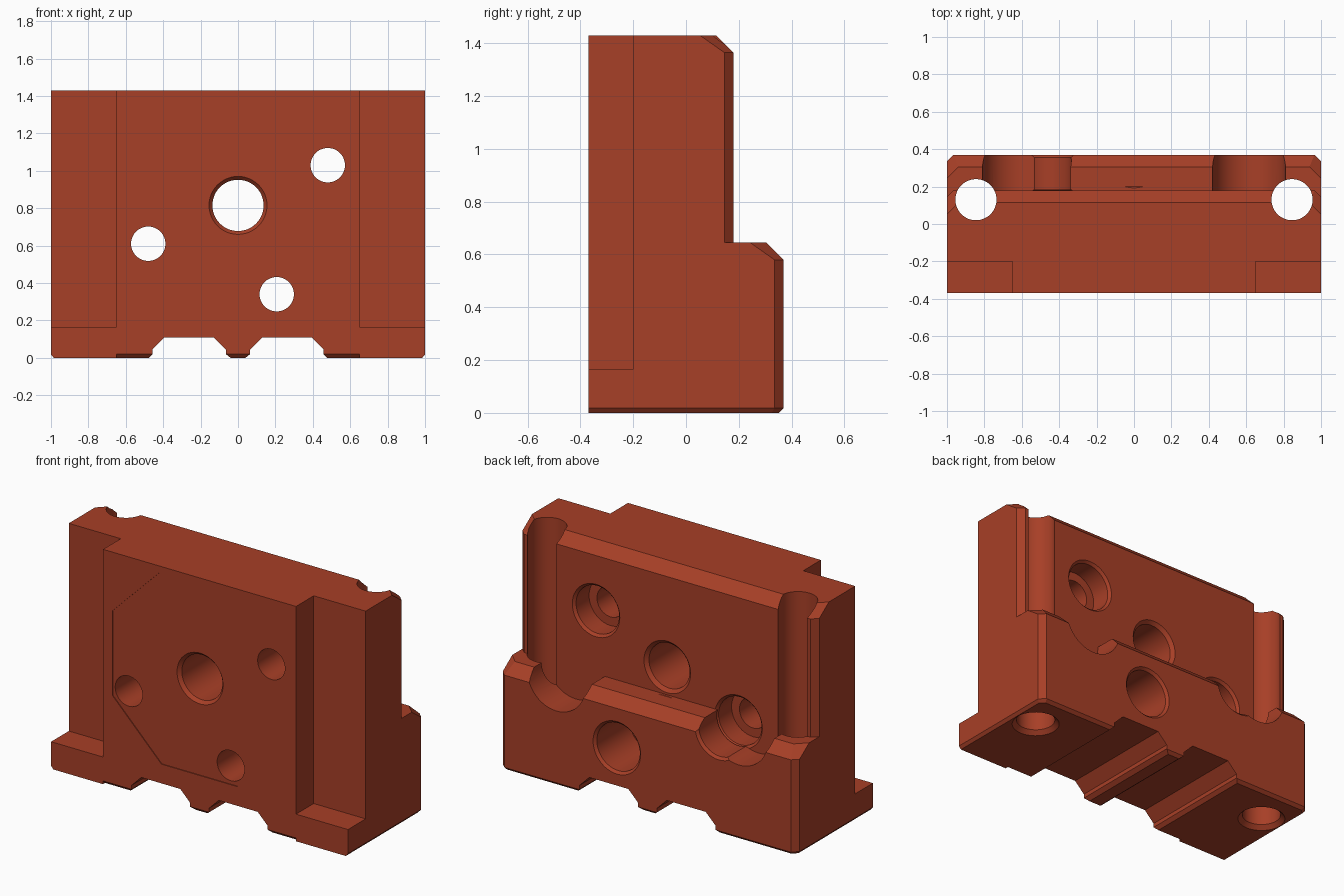
import bpy, bmesh, math
from mathutils import Vector

if "Cube" in bpy.data.objects:
    bpy.data.objects.remove(bpy.data.objects["Cube"])

paint = bpy.data.materials.new("rust_red")
paint.diffuse_color = (0.39, 0.05, 0.02, 1)
paint.use_nodes = True
paint.node_tree.nodes["Principled BSDF"].inputs["Base Color"].default_value = paint.diffuse_color


def stack(name, rings):
    """Solid skinned through rings of equal point count, capped at both ends."""
    bm = bmesh.new()
    loops = [[bm.verts.new(p) for p in ring] for ring in rings]
    n = len(loops[0])
    for a, b in zip(loops, loops[1:]):
        for i in range(n):
            j = (i + 1) % n
            bm.faces.new((a[i], a[j], b[j], b[i]))
    bm.faces.new(loops[0])
    bm.faces.new(loops[-1])
    bmesh.ops.recalc_face_normals(bm, faces=bm.faces)
    me = bpy.data.meshes.new(name)
    bm.to_mesh(me)
    bm.free()
    ob = bpy.data.objects.new(name, me)
    bpy.context.collection.objects.link(ob)
    me.materials.append(paint)
    return ob


def lathe(name, profile, place, seg=48):
    """Turned solid: profile of (distance along axis, radius)."""
    return stack(name, [[place(t, r * math.cos(2 * math.pi * i / seg),
                               r * math.sin(2 * math.pi * i / seg))
                         for i in range(seg)] for t, r in profile])


def box(name, x0, x1, y0, y1, z0, z1):
    return stack(name, [[(x0, y0, z), (x1, y0, z), (x1, y1, z), (x0, y1, z)]
                        for z in (z0, z1)])


def along_y(name, outline, y0, y1):
    return stack(name, [[(x, y, z) for x, z in outline] for y in (y0, y1)])


def combine(target, other, op):
    mod = target.modifiers.new(op, 'BOOLEAN')
    mod.operation, mod.object, mod.solver = op, other, 'EXACT'
    bpy.context.view_layer.objects.active = target
    bpy.ops.object.modifier_apply(modifier=mod.name)
    bpy.data.objects.remove(other)


def plan(z, back, inset=0.0, side=1.0):
    """Plan outline with chamfered back corners; inset pulls the back edges in."""
    y = back - inset
    diag = 1 + back - 0.035 - inset * math.sqrt(2)
    return [(-side, -0.37, z), (side, -0.37, z), (side, diag - side, z),
            (diag - y, y, z), (y - diag, y, z), (-side, diag - side, z)]


# Lower foot block and thinner upper wall, both with chamfered tops
body = stack("mounting_block", [plan(0, 0.37, 0.018, 0.985), plan(0.018, 0.37),
                                plan(0.58, 0.37), plan(0.645, 0.37, 0.065)])
wall = stack("upper_wall", [plan(0.3, 0.18), plan(1.365, 0.18),
                            plan(1.43, 0.18, 0.065)])
combine(body, wall, 'UNION')

for s in (-1, 1):
    # Front side rebates
    lo, hi = sorted((s * 0.65, s * 1.2))
    combine(body, box("rebate", lo, hi, -0.6, -0.2, 0.165, 1.6), 'DIFFERENCE')
    # Trapezoid channels across the underside
    channel = [(0.02, -0.02), (0.04, 0), (0.065, 0.02), (0.065, 0.045),
               (0.13, 0.11), (0.392, 0.11), (0.457, 0.045), (0.457, 0.02),
               (0.477, 0), (0.497, -0.02)]
    combine(body, along_y("channel", [(s * x, z) for x, z in channel], -0.6, 0.6),
            'DIFFERENCE')

# Chamfer on the front lower edge, between the rebates
wedge = [(-0.40, -0.03), (-0.32, -0.03), (-0.40, 0.05)]
combine(body, stack("front_chamfer", [[(x, y, z) for y, z in wedge]
                                      for x in (-0.65, 0.65)]), 'DIFFERENCE')

# Shallow octagonal pad recess on the front
a, b, cz = 0.588, 0.257, 0.815
octagon = [(a, b), (b, a), (-b, a), (-a, b), (-a, -b), (-b, -a), (b, -a), (a, -b)]
combine(body, along_y("pad_recess", [(x, cz + z) for x, z in octagon], -0.5, -0.365),
        'DIFFERENCE')

for s in (-1, 1):
    # Round scoops in the ledge
    combine(body, lathe("scoop", [(0.18, 0.195), (0.6, 0.195)],
                        lambda t, u, v: (s * 0.615 + u, t, 0.65 + v)), 'DIFFERENCE')
    # Vertical bolt holes, countersunk below
    combine(body, lathe("bolt_hole", [(-0.02, 0.155), (0.025, 0.11), (1.6, 0.11)],
                        lambda t, u, v: (s * 0.845 + u, 0.13 + v, t)), 'DIFFERENCE')

# Bores through the plate: centre bore and three counterbored screw holes
screw = [(-0.6, 0.092), (0.04, 0.092), (0.04, 0.145)]
wall_end = [(0.165, 0.145), (0.18, 0.16), (0.2, 0.18)]
ledge_end = [(0.355, 0.145), (0.37, 0.16), (0.39, 0.18)]
bores = [
    (0, 0.815, [(-0.39, 0.18), (-0.365, 0.155), (-0.345, 0.137), (0.16, 0.137),
                (0.18, 0.157), (0.2, 0.177)]),
    (0.48, 1.03, screw + wall_end),
    (-0.48, 0.61, screw + [(0.165, 0.145), (0.18, 0.16), (0.181, 0.145)] + ledge_end),
    (0.207, 0.34, screw + ledge_end),
]
for x, z, profile in bores:
    combine(body, lathe("bore", profile, lambda t, u, v: (x + u, t, z + v)),
            'DIFFERENCE')

# Smooth bores, crisp machined edges
bpy.ops.object.select_all(action='DESELECT')
body.select_set(True)
bpy.context.view_layer.objects.active = body
bpy.ops.object.shade_smooth_by_angle(angle=math.radians(25))
